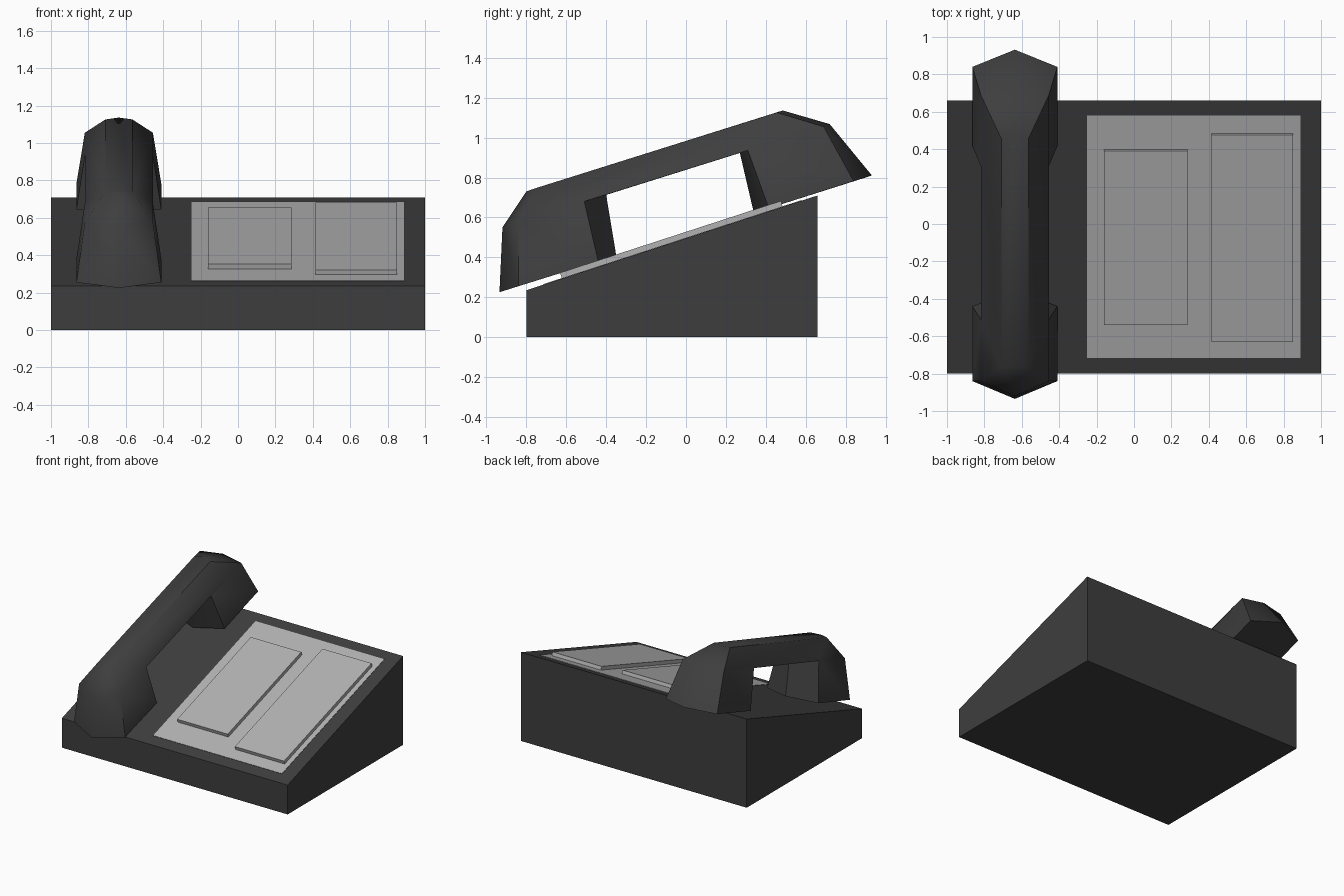
import bpy, bmesh, math
from mathutils import Vector

if "Cube" in bpy.data.objects:
    bpy.data.objects.remove(bpy.data.objects["Cube"])


def material(name, value):
    m = bpy.data.materials.new(name)
    m.diffuse_color = (value, value, value, 1)
    m.use_nodes = True
    m.node_tree.nodes["Principled BSDF"].inputs["Base Color"].default_value = m.diffuse_color
    return m


DARK = material("dark_grey", 0.048)
LIGHT = material("light_grey", 0.45)

FRONT_Y, BACK_Y = -0.80, 0.66
FRONT_Z, BACK_Z = 0.235, 0.71
SLOPE = (BACK_Z - FRONT_Z) / (BACK_Y - FRONT_Y)
NORMAL = Vector((0, -SLOPE, 1)).normalized()


def finish(bm, name, mat):
    bmesh.ops.recalc_face_normals(bm, faces=bm.faces[:])
    me = bpy.data.meshes.new(name)
    bm.to_mesh(me)
    bm.free()
    me.materials.append(mat)
    ob = bpy.data.objects.new(name, me)
    bpy.context.collection.objects.link(ob)
    return ob


def extruded(name, face_points, offset, mat):
    """Prism: a flat outline pushed along an offset vector."""
    bm = bmesh.new()
    f = bm.faces.new([bm.verts.new(p) for p in face_points])
    top = bmesh.ops.extrude_face_region(bm, geom=[f], use_keep_orig=True)
    moved = [g for g in top["geom"] if isinstance(g, bmesh.types.BMVert)]
    bmesh.ops.translate(bm, verts=moved, vec=offset)
    return finish(bm, name, mat)


def slope_plate(name, x0, x1, y0, y1, thick, mat):
    """Plate lying on the sloped top of the base."""
    pts = [(x, y, FRONT_Z + (y - FRONT_Y) * SLOPE)
           for x, y in ((x0, y0), (x1, y0), (x1, y1), (x0, y1))]
    return extruded(name, pts, NORMAL * thick, mat)


# Wedge-shaped base
extruded("base", [(-1, FRONT_Y, 0), (-1, BACK_Y, 0),
                  (-1, BACK_Y, BACK_Z), (-1, FRONT_Y, FRONT_Z)],
         Vector((2, 0, 0)), DARK)

# Light panel and its two raised key plates
slope_plate("panel", -0.25, 0.89, -0.715, 0.58, 0.003, LIGHT)
slope_plate("left_key_plate", -0.16, 0.287, -0.53, 0.40, 0.031, LIGHT)
slope_plate("right_key_plate", 0.415, 0.85, -0.622, 0.485, 0.031, LIGHT)

# Handset: hexagonal rings at the top, grip underside and feet
CX = -0.637
bm = bmesh.new()


def ring(w, front, side_f, side_b, back):
    pts = ((0, front), (w, side_f), (w, side_b), (0, back), (-w, side_b), (-w, side_f))
    return [bm.verts.new((CX + x, y, z)) for x, (y, z) in pts]


def loft(a, b):
    for i in range(6):
        j = (i + 1) % 6
        bm.faces.new((a[i], a[j], b[j], b[i]))


T = ring(0.072, (-0.80, 0.73), (-0.765, 0.743), (0.455, 1.126), (0.485, 1.136))
F = ring(0.182, (-0.92, 0.55), (-0.84, 0.575), (-0.51, 0.68), (-0.40, 0.713))
B = ring(0.182, (0.27, 0.923), (0.31, 0.936), (0.69, 1.055), (0.72, 1.068))
F_foot = ring(0.227, (-0.935, 0.225), (-0.84, 0.255), (-0.44, 0.38), (-0.35, 0.41))
B_foot = ring(0.227, (0.34, 0.623), (0.415, 0.646), (0.84, 0.782), (0.932, 0.81))

loft(F, F_foot)
loft(B, B_foot)
for face in (T, F_foot, B_foot,
             (T[0], T[1], F[1], F[0]), (T[5], T[0], F[0], F[5]),    # front end
             (T[2], T[3], B[3], B[2]), (T[3], T[4], B[4], B[3]),    # back end
             (F[1], F[2], B[1], B[2], T[2], T[1]),                  # right side
             (F[5], F[4], B[5], B[4], T[4], T[5]),                  # left side
             (F[2], F[3], F[4], B[5], B[0], B[1])):                 # underside
    bm.faces.new(face)
handset = finish(bm, "handset", DARK)
bpy.context.view_layer.objects.active = handset
handset.select_set(True)
bpy.ops.object.shade_smooth_by_angle(angle=math.radians(48))
